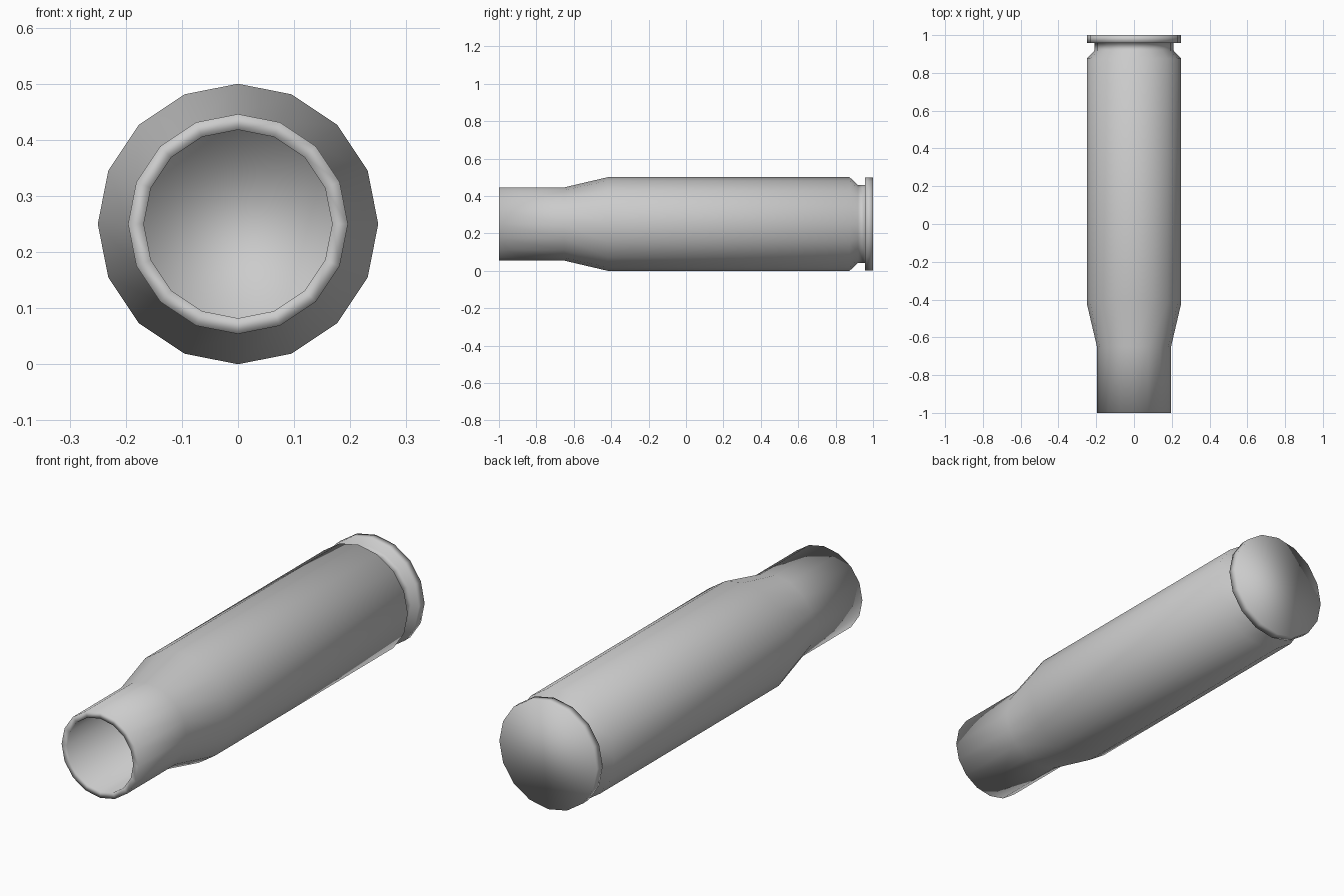
import bpy, bmesh, math

cube = bpy.data.objects.get("Cube")
if cube:
    bpy.data.objects.remove(cube, do_unlink=True)

SIDES = 16
AXIS_Z = 0.25

metal = bpy.data.materials.new("grey_metal")
metal.use_nodes = True
grey = (0.6, 0.6, 0.6, 1)
metal.diffuse_color = grey
metal.node_tree.nodes["Principled BSDF"].inputs["Base Color"].default_value = grey

# Cartridge case profile as (y, radius): cavity floor, mouth, neck, shoulder,
# body, extractor groove, rim and base
profile = [(-0.3, 0.168), (-1, 0.168), (-1, 0.196), (-0.65, 0.196),
           (-0.42, 0.25), (0.875, 0.25), (0.92, 0.208), (0.958, 0.208),
           (0.958, 0.248), (1, 0.248)]

bm = bmesh.new()
rings = []
for y, r in profile:
    ring = []
    for i in range(SIDES):
        a = 2 * math.pi * i / SIDES
        ring.append(bm.verts.new((r * math.sin(a), y, AXIS_Z + r * math.cos(a))))
    rings.append(ring)
for lower, upper in zip(rings, rings[1:]):
    for i in range(SIDES):
        j = (i + 1) % SIDES
        bm.faces.new((lower[i], lower[j], upper[j], upper[i]))

# Close the cavity floor and the base
bm.faces.new(rings[0])
bm.faces.new(rings[-1])
bmesh.ops.recalc_face_normals(bm, faces=bm.faces)
for face in bm.faces:
    face.smooth = True

mesh = bpy.data.meshes.new("cartridge_case")
bm.to_mesh(mesh)
bm.free()
mesh.materials.append(metal)
case = bpy.data.objects.new("cartridge_case", mesh)
bpy.context.collection.objects.link(case)
